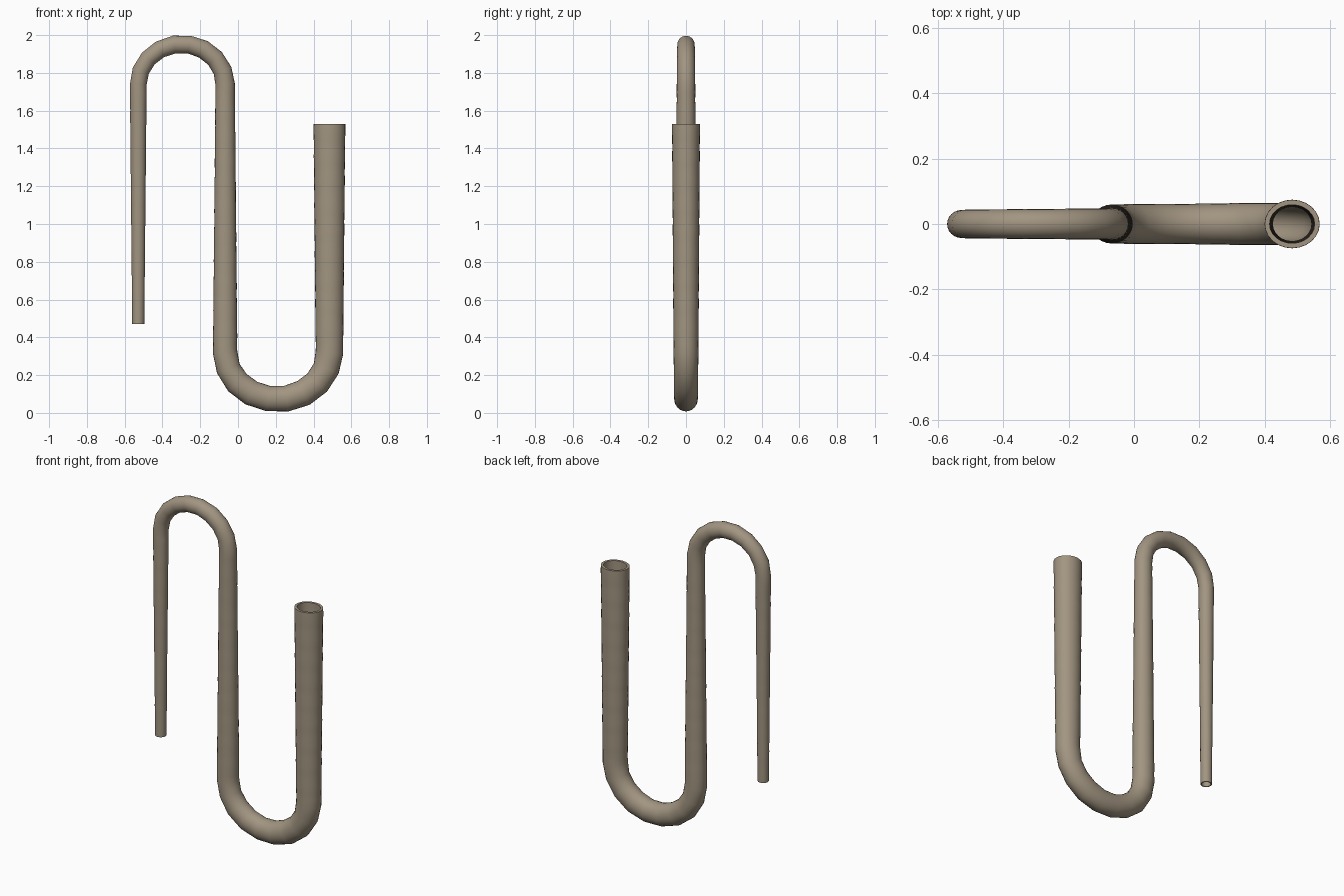
import bpy, bmesh, math
from mathutils import Vector

if "Cube" in bpy.data.objects:
    bpy.data.objects.remove(bpy.data.objects["Cube"])

SIDES = 24
path = []


def straight(x, z0, z1, n):
    for i in range(n):
        path.append(Vector((x, 0, z0 + (z1 - z0) * i / n)))


def bend(cx, cz, rx, rz, n=9):
    # half ellipse running from left to right (negative rz dips down)
    for i in range(n):
        a = math.pi * (1 - i / n)
        path.append(Vector((cx + rx * math.cos(a), 0, cz + rz * math.sin(a))))


# Centre line: thin leg, top bend, middle leg, bottom bend, mouth leg
straight(-0.528, 0.47, 1.74, 28)
bend(-0.298, 1.74, 0.23, 0.213)
straight(-0.068, 1.74, 0.32, 32)
bend(0.208, 0.32, 0.276, -0.248)
straight(0.484, 0.32, 1.53, 28)
path.append(Vector((0.484, 0, 1.53)))

bm = bmesh.new()


def ring(i, s, t, wall):
    # slightly flattened section, widening along the length with faint ridges
    r = 0.032 + 0.052 * t
    if 0 < i < len(path) - 1:
        r *= 1 + 0.012 * math.sin(s * 2 * math.pi / 0.13)
    ry = r * (1.0 - 0.12 * t)
    d = (path[min(i + 1, len(path) - 1)] - path[max(i - 1, 0)]).normalized()
    if i in (0, len(path) - 1):
        d = Vector((0, 0, 1))
    side = d.cross(Vector((0, 1, 0)))
    return [bm.verts.new(path[i] + side * (r - wall) * math.cos(a)
                         + Vector((0, (ry - wall) * math.sin(a), 0)))
            for a in (2 * math.pi * k / SIDES for k in range(SIDES))]


lengths = [0.0]
for a, b in zip(path, path[1:]):
    lengths.append(lengths[-1] + (b - a).length)

# Outer skin and inner bore, joined by a rim at each end
outer, inner = [], []
for i, s in enumerate(lengths):
    t = s / lengths[-1]
    outer.append(ring(i, s, t, 0))
    inner.append(ring(i, s, t, 0.006 + 0.009 * t))
rings = outer + inner[::-1]
for j, A in enumerate(rings):
    B = rings[(j + 1) % len(rings)]
    # the two end rims are wound by their nearest matching vertices
    # since every ring starts at the same side direction
    if j == len(path) - 1 or j == len(rings) - 1:
        off = min(range(SIDES), key=lambda k: (A[0].co - B[k].co).length)
        B = B[off:] + B[:off]
    for k in range(SIDES):
        m = (k + 1) % SIDES
        bm.faces.new((A[k], A[m], B[m], B[k]))
bmesh.ops.recalc_face_normals(bm, faces=bm.faces)

mesh = bpy.data.meshes.new("curved_horn_tube")
bm.to_mesh(mesh)
bm.free()
obj = bpy.data.objects.new("curved_horn_tube", mesh)
bpy.context.collection.objects.link(obj)
mat = bpy.data.materials.new("tan_clay")
mat.diffuse_color = (0.36, 0.30, 0.22, 1)
mat.use_nodes = True
mat.node_tree.nodes["Principled BSDF"].inputs["Base Color"].default_value = mat.diffuse_color
mesh.materials.append(mat)

bpy.context.view_layer.objects.active = obj
obj.select_set(True)
bpy.ops.object.shade_smooth_by_angle(angle=math.radians(40))
